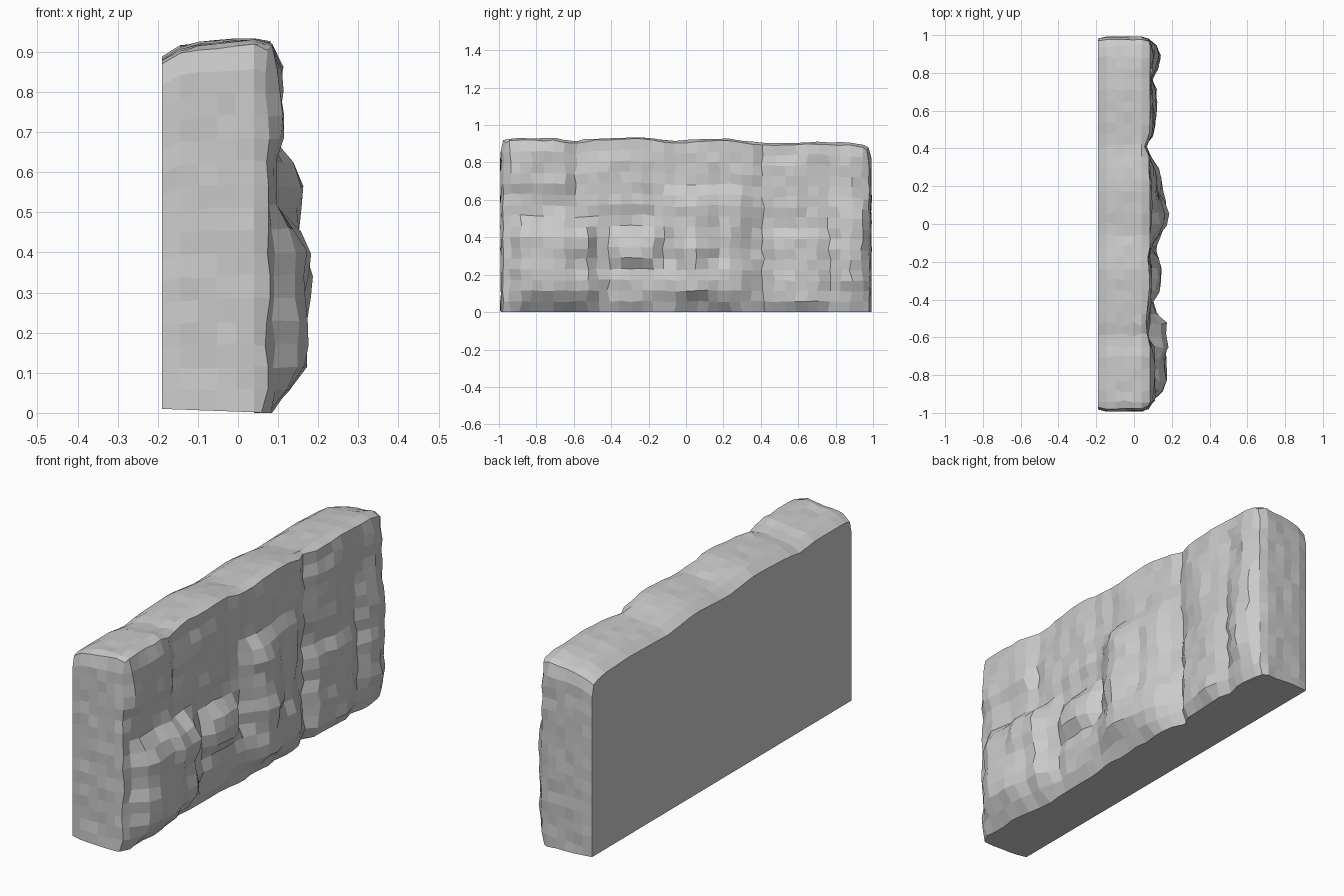
import bpy, bmesh, random
from mathutils import Vector

if "Cube" in bpy.data.objects:
    bpy.data.objects.remove(bpy.data.objects["Cube"])

random.seed(7)


def curve(pts, v):
    """Piecewise linear lookup."""
    for (a, fa), (b, fb) in zip(pts, pts[1:]):
        if v <= b:
            return fa + (fb - fa) * max(0, (v - a) / (b - a))
    return pts[-1][1]


def step(d, w=0.06):
    d = min(1, max(0, d / w + 0.5))
    return d * d * (3 - 2 * d)


# Top outline along the length, and its drop from back to front
TOP = [(-1, .915), (-.93, .925), (-.7, .925), (-.6, .91), (-.5, .925), (-.25, .935),
       (-.05, .912), (.2, .925), (.4, .90), (.7, .908), (.88, .90), (.96, .885), (1, .875)]
CROWN = [(0, -.045), (.17, -.018), (.4, -.008), (.85, .004), (1, -.008)]

# Valley line of the rock face along the length
FACE = [(-1, .075), (-.9, .09), (-.65, .085), (-.6, .065), (-.4, .075), (-.15, .08),
        (.1, .09), (.33, .085), (.41, .055), (.48, .08), (.55, .09), (.68, .10), (.76, .08),
        (.88, .105), (1, .08)]

# Raised stones: y0, y1, z0, z1, height, edge softness
STONES = [(-.97, -.63, .63, .92, .02, .06), (-.90, -.47, .06, .47, .08, .12),
          (-.66, -.49, .30, .50, .02, .06),
          (-.40, -.16, .25, .42, .06, .08), (-.42, .36, .06, .24, .03, .08),
          (-.10, .30, .06, .65, .03, .08), (-.04, .12, .26, .62, .04, .12),
          (-.03, .12, .10, .38, .025, .08), (.45, .75, .03, .42, .02, .05),
          (.78, .97, .12, .56, .03, .1), (-.58, -.20, .55, .85, .012, .06),
          (.40, .62, .50, .80, .012, .06)]


def face_depth(y, z):
    x = curve(FACE, y)
    for y0, y1, z0, z1, h, w in STONES:
        x += h * step(y - y0, w) * step(y1 - y, w) * step(z - z0, w) * step(z1 - z, w)
    return x + random.uniform(-.008, .008)


# Gridded block, cut into even cells
bm = bmesh.new()
bmesh.ops.create_cube(bm, size=2)
for axis, cells in enumerate((6, 34, 16)):
    for i in range(1, cells):
        co, no = Vector(), Vector()
        co[axis] = -1 + 2 * i / cells
        no[axis] = 1
        bmesh.ops.bisect_plane(bm, geom=bm.verts[:] + bm.edges[:] + bm.faces[:],
                               plane_co=co, plane_no=no)

# Shape the block into a flat-backed rock wall
for v in bm.verts:
    t, y, s = (v.co.x + 1) / 2, v.co.y, (v.co.z + 1) / 2
    front, back, end = t > .99, t < .01, abs(y) > .99
    top, bottom = s > .99, s < .01
    jit = 0 if back else .004
    z = s * (curve(TOP, y) + curve(CROWN, t))
    depth = face_depth(y, z)
    if top:
        depth = min(depth, .085)
    elif bottom:
        depth = min(depth, .095) - .01
    if end:
        depth = min(depth, .08)
    # Interior columns ignore the stones so the ends and top stay even
    x = -.19 + t * (depth + .19) if front else -.19 + t / .833 * .23
    if end:
        y *= .99 - .012 * front - .012 * top - .008 * back
        y += random.uniform(-1, 1) * jit
    elif not back:
        y += random.uniform(-.01, .01)
    if bottom:
        z = .01 * (1 - t)
    else:
        z += random.uniform(-1, 1) * jit
    v.co = (x, y, z)

bmesh.ops.recalc_face_normals(bm, faces=bm.faces[:])
me = bpy.data.meshes.new("rock_wall")
bm.to_mesh(me)
bm.free()
wall = bpy.data.objects.new("rock_wall", me)
bpy.context.collection.objects.link(wall)
